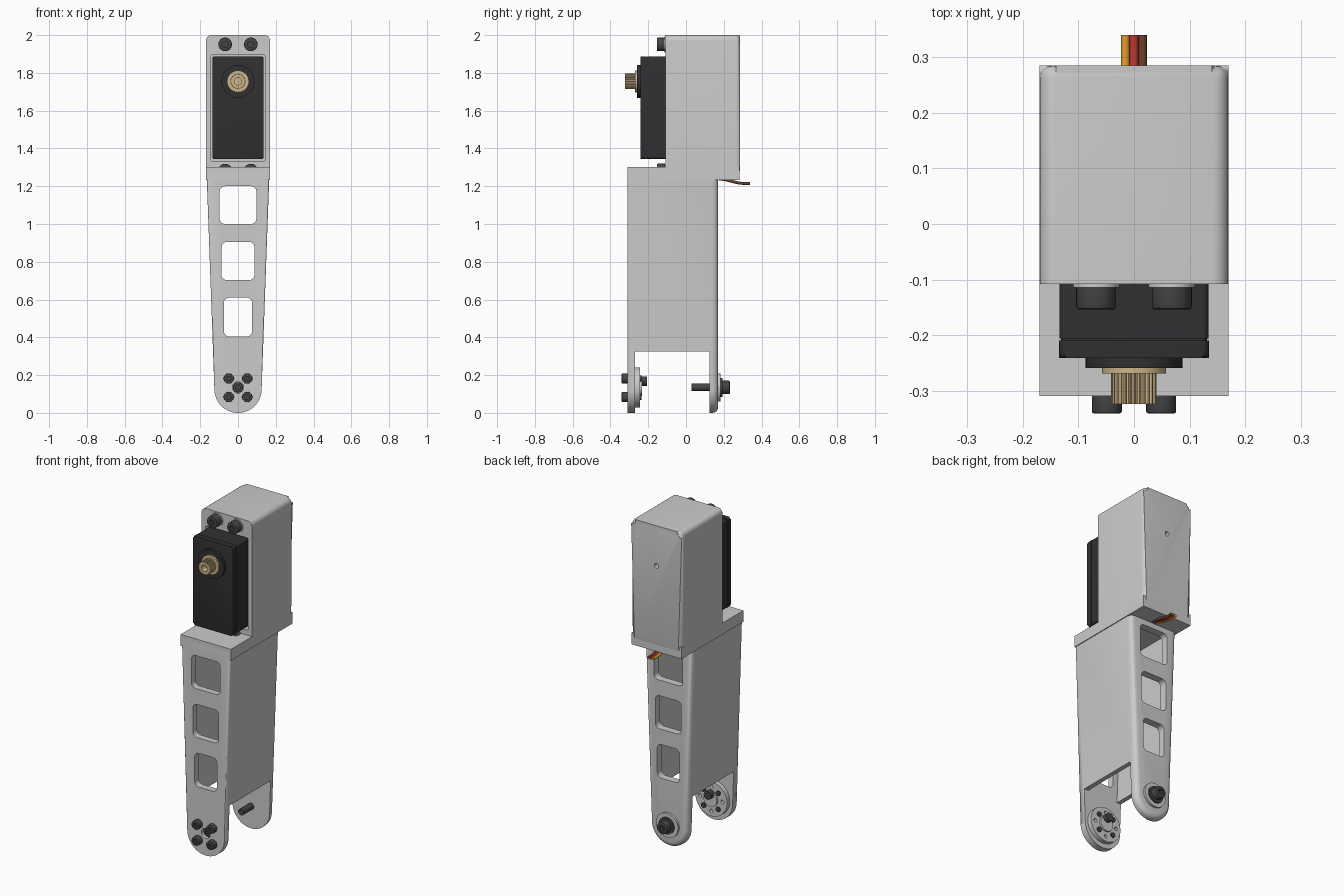
import bpy, bmesh
from math import sin, cos, pi, radians

if "Cube" in bpy.data.objects:
    bpy.data.objects.remove(bpy.data.objects["Cube"])


def mat(name, rgb):
    m = bpy.data.materials.new(name)
    m.diffuse_color = (*rgb, 1)
    m.use_nodes = True
    m.node_tree.nodes["Principled BSDF"].inputs["Base Color"].default_value = m.diffuse_color
    return m


BLACK = mat("black_plastic", (0.03, 0.03, 0.032))
STEEL = mat("dark_steel", (0.06, 0.06, 0.065))
BRASS = mat("brass", (0.62, 0.47, 0.26))


def circle(x, z, r, n=40):
    return [(x + r * cos(2 * pi * i / n), z + r * sin(2 * pi * i / n)) for i in range(n)]


def rect(hw, z0, z1, r=0.0, n=6):
    if r == 0:
        return [(-hw, z0), (hw, z0), (hw, z1), (-hw, z1)]
    pts = []
    corners = ((hw - r, z1 - r), (-hw + r, z1 - r), (-hw + r, z0 + r), (hw - r, z0 + r))
    for k, (cx, cz) in enumerate(corners):
        for i in range(n + 1):
            a = pi / 2 * (k + i / n)
            pts.append((cx + r * cos(a), cz + r * sin(a)))
    return pts


def prism(name, pts, y0, y1, material=None, front=0.0, back=0.0, seg=4):
    """Extrude an x,z outline along y; optionally round the front/back rims."""
    bm = bmesh.new()
    a = [bm.verts.new((x, y0, z)) for x, z in pts]
    b = [bm.verts.new((x, y1, z)) for x, z in pts]
    bm.faces.new(a)
    bm.faces.new(b[::-1])
    for i in range(len(pts)):
        j = (i + 1) % len(pts)
        bm.faces.new((a[i], b[i], b[j], a[j]))
    for y, w in ((y0, front), (y1, back)):
        if w:
            edges = [e for e in bm.edges if all(abs(v.co.y - y) < 1e-5 for v in e.verts)]
            bmesh.ops.bevel(bm, geom=edges, offset=w, segments=seg, profile=0.5, affect='EDGES')
    bmesh.ops.recalc_face_normals(bm, faces=bm.faces)
    me = bpy.data.meshes.new(name)
    bm.to_mesh(me)
    bm.free()
    ob = bpy.data.objects.new(name, me)
    bpy.context.collection.objects.link(ob)
    if material:
        me.materials.append(material)
    return ob


def cut(ob, pts, y0, y1):
    c = prism("cutter", pts, y0, y1)
    m = ob.modifiers.new("cut", 'BOOLEAN')
    m.operation, m.solver, m.object = 'DIFFERENCE', 'EXACT', c
    bpy.context.view_layer.objects.active = ob
    bpy.ops.object.modifier_apply(modifier=m.name)
    bpy.data.objects.remove(c)


def screw(name, x, z, r, outer, inner, tip=None):
    """Socket head screw along y; the head's free end is at 'outer'."""
    s = 1 if outer > inner else -1
    y0, y1 = sorted((outer, inner))
    b = r * 0.15
    ob = prism(name, circle(x, z, r, 32), y0, y1, STEEL,
               front=b if s < 0 else 0, back=b if s > 0 else 0, seg=2)
    depth = 0.6 * abs(outer - inner)
    y0, y1 = sorted((outer + s * 0.02, outer - s * depth))
    cut(ob, circle(x, z, r * 0.5, 6), y0, y1)
    if tip is not None:
        y0, y1 = sorted((inner, tip))
        prism(name + "_shaft", circle(x, z, r * 0.55, 24), y0, y1, STEEL)


# Tapered hollow leg with rounded foot
def leg_outline(r, top, z_top):
    arc = [(r * cos(pi + pi * i / 32), 0.125 + r * sin(pi + pi * i / 32)) for i in range(33)]
    return arc + [(top, z_top), (-top, z_top)]


leg = prism("leg_frame", leg_outline(0.125, 0.167, 1.29), -0.31, 0.17, front=0.012, back=0.03)
cut(leg, [(-0.10, 0.2), (0.10, 0.2), (0.135, 1.235), (-0.135, 1.235)], -0.27, 0.125)
cut(leg, rect(0.3, -0.1, 0.325), -0.27, 0.125)
for hw, z0, z1 in ((0.097, 1.0, 1.2), (0.087, 0.703, 0.905), (0.075, 0.405, 0.61)):
    cut(leg, rect(hw, z0, z1, 0.028), -0.5, 0.5)
cut(leg, circle(0, 0.135, 0.03), -0.4, -0.2)

# Square shelf joining the leg and housing
prism("shelf", rect(0.17, 1.233, 1.302), -0.31, 0.284)

# Housing with rounded top and back, open at the front
top_outline = [(-0.17, 1.26), (0.17, 1.26)] + [p for p in rect(0.17, 1.3, 2.0, 0.03) if p[1] > 1.6]
housing = prism("servo_housing", top_outline, -0.108, 0.285, back=0.022)
cut(housing, rect(0.143, 1.332, 1.895, 0.008), -0.2, 0.245)
cut(housing, circle(0, 1.755, 0.014, 24), 0.2, 0.4)

# Servo body, lid seam and output boss
prism("servo_body", rect(0.134, 1.345, 1.886, 0.012), -0.206, 0.235, BLACK)
prism("servo_seam", rect(0.131, 1.348, 1.883, 0.012), -0.212, -0.2, BLACK)
prism("servo_lid", rect(0.135, 1.344, 1.887, 0.012), -0.241, -0.21, BLACK, front=0.01, seg=2)
prism("output_boss", circle(0, 1.755, 0.087, 48), -0.259, -0.235, BLACK, front=0.004, seg=2)

# Brass collar and toothed output shaft
prism("output_collar", circle(0, 1.755, 0.058), -0.269, -0.255, BRASS)
teeth = []
for i in range(25):
    for k, r in ((0, 0.036), (0.25, 0.041), (0.6, 0.041), (0.85, 0.036)):
        a = 2 * pi * (i + k) / 25
        teeth.append((r * cos(a), 1.755 + r * sin(a)))
gear = prism("output_spline", teeth, -0.324, -0.262, BRASS)
cut(gear, circle(0, 1.755, 0.02, 24), -0.4, -0.285)

# Mounting screws with washers
for x in (-0.068, 0.068):
    for row, z in (("upper", 1.951), ("lower", 1.283)):
        prism(row + "_washer", circle(x, z, 0.042 if row == "upper" else 0.03), -0.114, -0.1)
        screw(row + "_mount_screw", x, z, 0.036, -0.154, -0.112)

# Horn disc on the front fork with its four screws and centre screw
horn = prism("horn_disc", circle(0, 0.135, 0.106, 48), -0.272, -0.243, back=0.004, seg=2)
for x, z in ((0, 0.06), (0, 0.21), (-0.075, 0.135), (0.075, 0.135)):
    cut(horn, circle(x, z, 0.011, 16), -0.3, -0.2)
prism("horn_hub", circle(0, 0.135, 0.045), -0.25, -0.232)
screw("horn_centre_screw", 0, 0.135, 0.027, -0.295, -0.265)
for x in (-0.049, 0.049):
    for z in (0.084, 0.182):
        screw("horn_screw", x, z, 0.027, -0.341, -0.308, -0.235)
prism("horn_nut", circle(0, 0.168, 0.025, 24), -0.24, -0.206, STEEL)

# Pivot bolt and bearing on the rear fork
prism("pivot_bearing", circle(0, 0.135, 0.074, 48), 0.15, 0.183, back=0.005, seg=2)
prism("pivot_washer", circle(0, 0.135, 0.05), 0.18, 0.193, STEEL)
screw("pivot_bolt", 0, 0.135, 0.036, 0.232, 0.19, 0.03)

# Three-wire cable leaving under the shelf
for name, x, rgb in (("orange", -0.0155, (0.75, 0.32, 0.03)), ("red", 0, (0.5, 0.04, 0.03)),
                     ("brown", 0.0155, (0.14, 0.05, 0.025))):
    cu = bpy.data.curves.new(name + "_wire", 'CURVE')
    cu.dimensions = '3D'
    cu.bevel_depth, cu.bevel_resolution, cu.use_fill_caps = 0.008, 3, True
    sp = cu.splines.new('POLY')
    path = ((0.17, 1.24), (0.21, 1.234), (0.25, 1.224), (0.28, 1.217), (0.31, 1.214), (0.34, 1.214))
    sp.points.add(len(path) - 1)
    for p, (y, z) in zip(sp.points, path):
        p.co = (x, y, z, 1)
    cu.materials.append(mat(name, rgb))
    bpy.context.collection.objects.link(bpy.data.objects.new(name + "_wire", cu))

# Smooth the curved surfaces, keep hard edges
for ob in bpy.context.scene.objects:
    ob.select_set(ob.type == 'MESH')
bpy.context.view_layer.objects.active = leg
bpy.ops.object.shade_smooth_by_angle(angle=radians(32))
